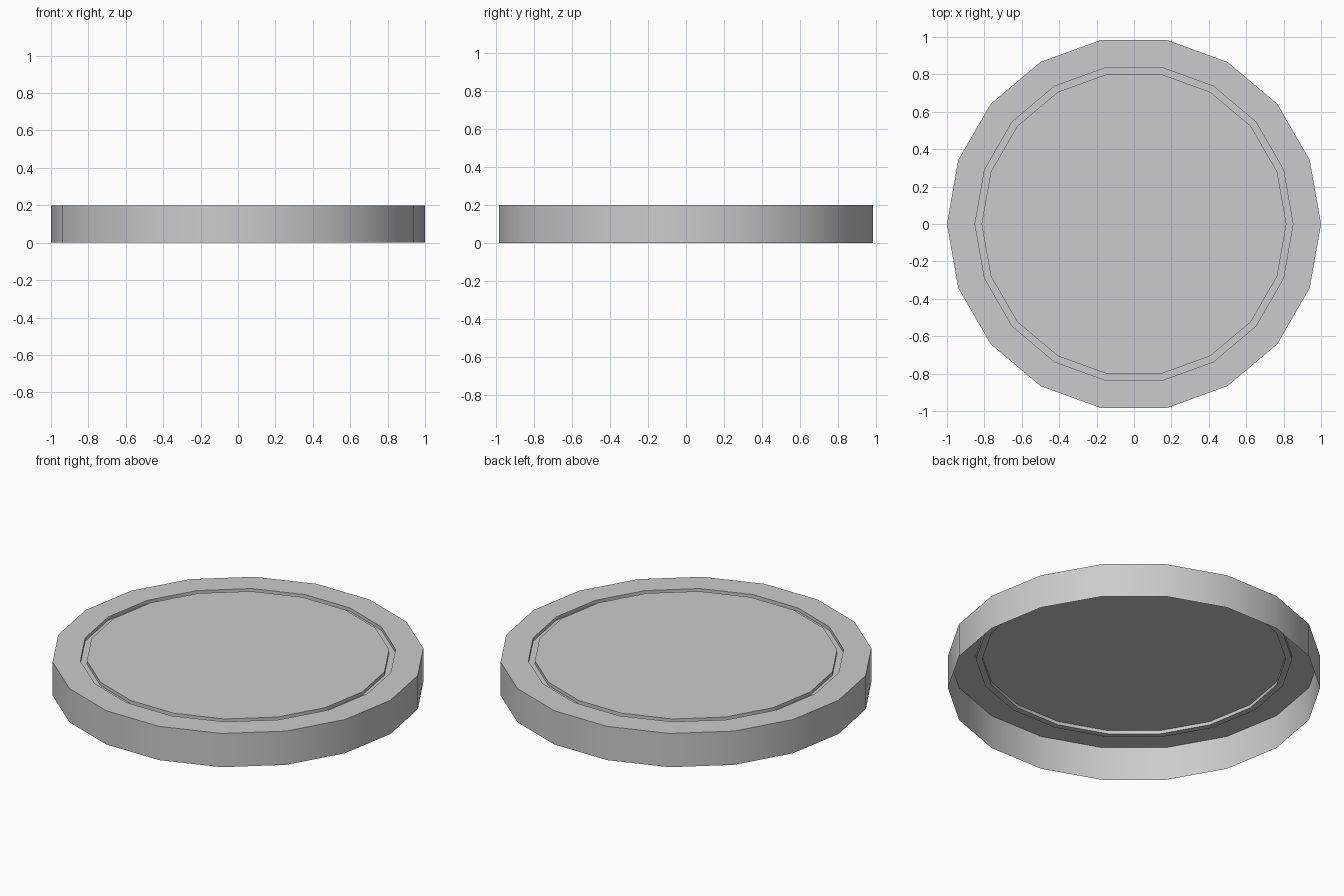
import bpy, bmesh
from math import cos, sin, radians, tau

if "Cube" in bpy.data.objects:
    bpy.data.objects.remove(bpy.data.objects["Cube"])

SIDES = 18
# Radius / height profile: open bottom rim, outer wall, top ring, shallow groove, centre disc
PROFILE = [(1.0, 0.0), (1.0, 0.2), (0.85, 0.2), (0.85, 0.18), (0.815, 0.18), (0.815, 0.2)]

bm = bmesh.new()
rings = [[bm.verts.new((r * cos(tau * i / SIDES), r * sin(tau * i / SIDES), z))
          for i in range(SIDES)] for r, z in PROFILE]

# Bands between neighbouring rings
for low, high in zip(rings, rings[1:]):
    for i in range(SIDES):
        j = (i + 1) % SIDES
        bm.faces.new((low[i], low[j], high[j], high[i]))

# Flat centre panel; the underside stays open
bm.faces.new(rings[-1])

mesh = bpy.data.meshes.new("round_lid")
bm.to_mesh(mesh)
bm.free()
lid = bpy.data.objects.new("round_lid", mesh)
bpy.context.collection.objects.link(lid)

# Smooth side wall with crisp rim and groove
bpy.context.view_layer.objects.active = lid
lid.select_set(True)
bpy.ops.object.shade_smooth_by_angle(angle=radians(30))
